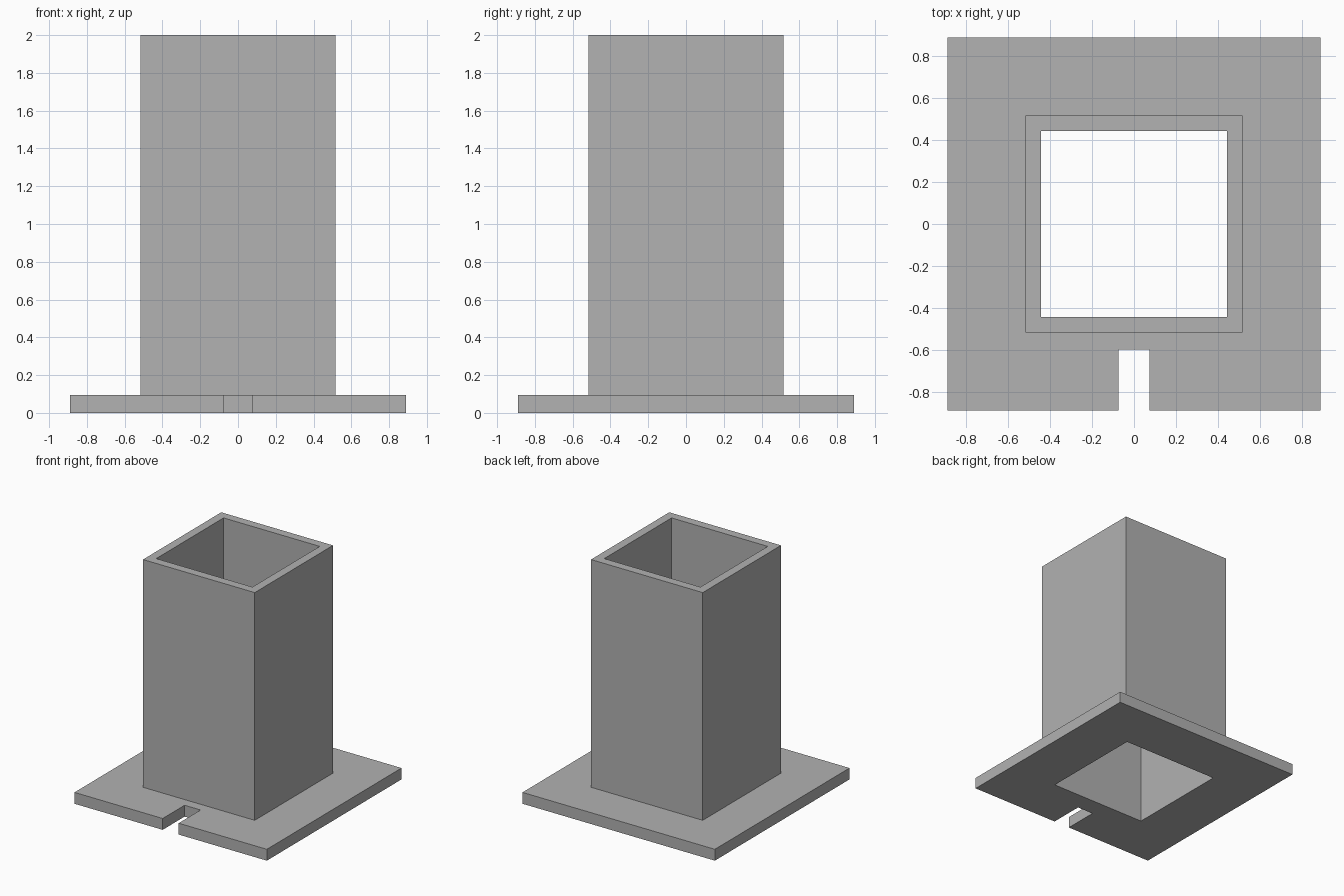
import bpy

if "Cube" in bpy.data.objects:
    bpy.data.objects.remove(bpy.data.objects["Cube"], do_unlink=True)

PLATE, POST, BORE = 0.89, 0.517, 0.445   # half widths
PLATE_TOP, POST_TOP = 0.095, 2.0
SLOT, SLOT_END = 0.074, -0.6

grey = bpy.data.materials.new("plain grey")
grey.use_nodes = True
colour = (0.445, 0.445, 0.445, 1)
grey.diffuse_color = colour
grey.node_tree.nodes["Principled BSDF"].inputs["Base Color"].default_value = colour


def box(name, low, high):
    """Box between two corners."""
    bpy.ops.mesh.primitive_cube_add(size=1)
    ob = bpy.context.object
    ob.name = ob.data.name = name
    for v in ob.data.vertices:
        v.co = [h if c > 0 else l for c, l, h in zip(v.co, low, high)]
    ob.data.materials.append(grey)
    return ob


def combine(target, tool, operation):
    """Apply a boolean and discard the tool."""
    mod = target.modifiers.new(tool.name, 'BOOLEAN')
    mod.operation, mod.object, mod.solver = operation, tool, 'EXACT'
    bpy.context.view_layer.objects.active = target
    bpy.ops.object.modifier_apply(modifier=mod.name)
    bpy.data.objects.remove(tool, do_unlink=True)


# Base plate with the upright post joined to it
socket = box("post_socket", (-PLATE, -PLATE, 0), (PLATE, PLATE, PLATE_TOP))
post = box("post", (-POST, -POST, PLATE_TOP / 2), (POST, POST, POST_TOP))
combine(socket, post, 'UNION')

# Square bore right through, and the open slot in the front edge
bore = box("bore", (-BORE, -BORE, -1), (BORE, BORE, 3))
combine(socket, bore, 'DIFFERENCE')
slot = box("slot", (-SLOT, -1, -1), (SLOT, SLOT_END, 1))
combine(socket, slot, 'DIFFERENCE')
